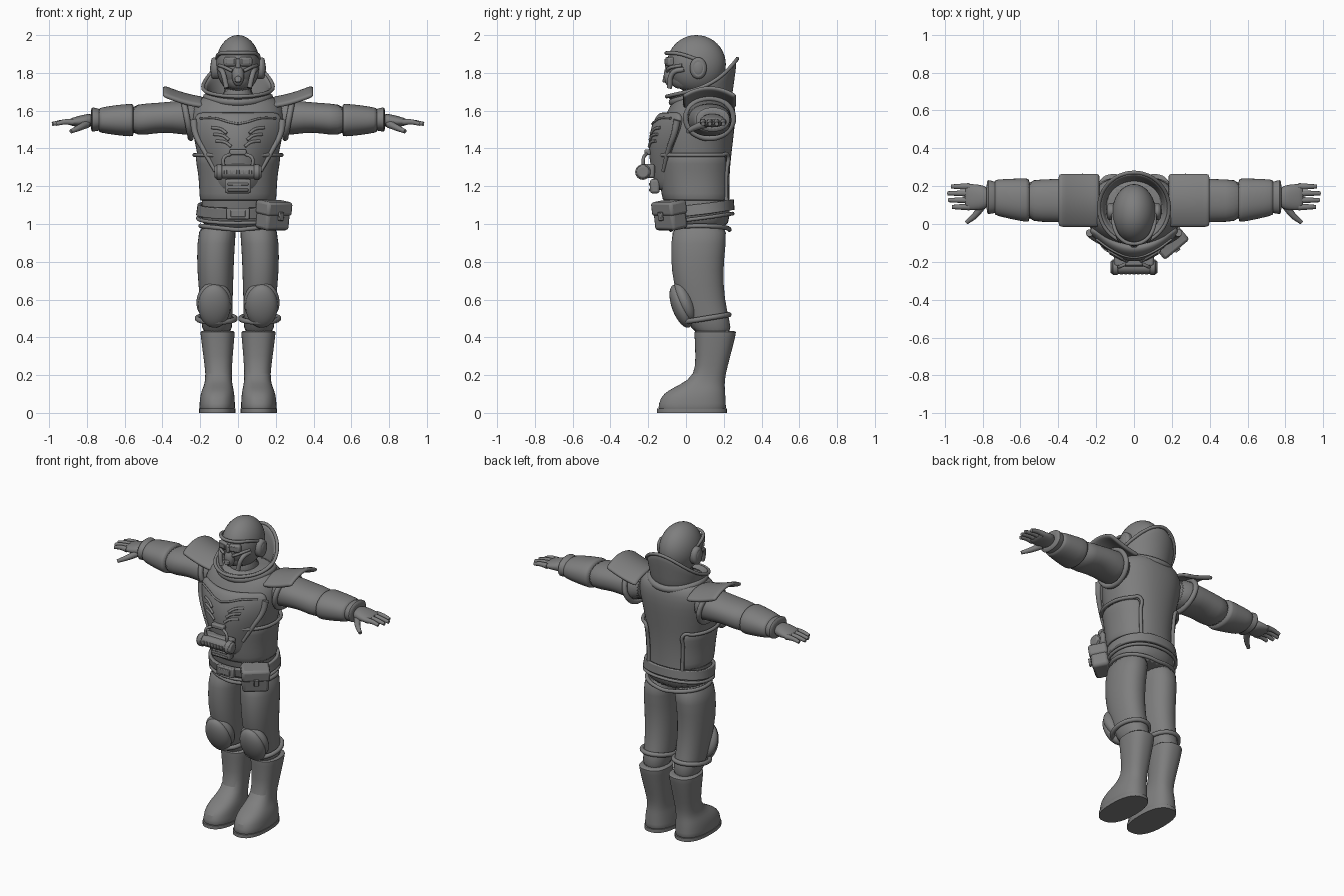
import bpy, bmesh
from math import sin, cos, pi, radians
from mathutils import Matrix, Vector, Euler

cube = bpy.data.objects.get("Cube")
if cube:
    bpy.data.objects.remove(cube, do_unlink=True)

grey = bpy.data.materials.new("suit grey")
grey.use_nodes = True
grey.diffuse_color = (.21, .21, .21, 1)
grey.node_tree.nodes["Principled BSDF"].inputs["Base Color"].default_value = (.21, .21, .21, 1)
parts = []


def finish(obj, mirror=False, thick=0, smooth=0, bevel=0):
    """Give an object its material and modifiers."""
    obj.data.materials.append(grey)
    if mirror:
        obj.modifiers.new("Mirror", 'MIRROR').use_mirror_merge = False
    if thick:
        solid = obj.modifiers.new("Solidify", 'SOLIDIFY')
        solid.thickness, solid.offset = thick, -1
    if bevel:
        mod = obj.modifiers.new("Bevel", 'BEVEL')
        mod.width, mod.segments = bevel, 2
    if smooth:
        sub = obj.modifiers.new("Subdivision", 'SUBSURF')
        sub.levels = sub.render_levels = smooth
    parts.append(obj)
    return obj


def from_bmesh(name, bm, **opts):
    mesh = bpy.data.meshes.new(name)
    bm.to_mesh(mesh)
    bm.free()
    obj = bpy.data.objects.new(name, mesh)
    bpy.context.collection.objects.link(obj)
    return finish(obj, **opts)


def sheet(name, rows, closed=False, caps=False, flip=False, **opts):
    """Skin a grid of points."""
    bm = bmesh.new()
    grid = [[bm.verts.new(p) for p in row] for row in rows]
    n = len(grid[0])
    for a, b in zip(grid, grid[1:]):
        for i in range(n if closed else n - 1):
            j = (i + 1) % n
            quad = (a[i], a[j], b[j], b[i])
            bm.faces.new(quad[::-1] if flip else quad)
    if caps:
        bm.faces.new(grid[0])
        bm.faces.new(grid[-1])
        bmesh.ops.recalc_face_normals(bm, faces=bm.faces)
    return from_bmesh(name, bm, **opts)


def power(v, e):
    return abs(v) ** (2 / e) * (1 if v > 0 else -1)


def loft(name, rows, axis='z', e=2.2, n=28, smooth=1, **opts):
    """Rows are position, centre, half width, front y, back y."""
    rings = []
    for pos, c, r, y0, y1 in rows:
        ring = []
        for i in range(n):
            t = 2 * pi * i / n
            side = c + r * power(sin(t), e)
            y = (y0 + y1) / 2 - (y1 - y0) / 2 * power(cos(t), e)
            ring.append((side, y, pos) if axis == 'z' else (pos, y, side))
        rings.append(ring)
    return sheet(name, rings, closed=True, caps=True, smooth=smooth, **opts)


def tube(name, points, r, closed=False, taper=1, **opts):
    curve = bpy.data.curves.new(name, 'CURVE')
    curve.dimensions = '3D'
    curve.bevel_depth, curve.bevel_resolution = r, 3
    curve.resolution_u, curve.use_fill_caps = 5, True
    spline = curve.splines.new('BEZIER')
    spline.bezier_points.add(len(points) - 1)
    for i, (bp, p) in enumerate(zip(spline.bezier_points, points)):
        bp.co = p
        bp.handle_left_type = bp.handle_right_type = 'AUTO'
        bp.radius = 1 + (taper - 1) * i / (len(points) - 1)
    spline.use_cyclic_u = closed
    obj = bpy.data.objects.new(name, curve)
    bpy.context.collection.objects.link(obj)
    bpy.ops.object.select_all(action='DESELECT')
    obj.select_set(True)
    bpy.context.view_layer.objects.active = obj
    bpy.ops.object.convert(target='MESH')
    return finish(bpy.context.view_layer.objects.active, **opts)


def shape(name, kind, at, size, turn=(0, 0, 0), **opts):
    """Box, ball or drum (axis z) of the given full size."""
    bm = bmesh.new()
    rot = Euler([radians(a) for a in turn]).to_matrix().to_4x4()
    m = Matrix.Translation(at) @ rot @ Matrix.Diagonal((*size, 1))
    if kind == 'box':
        bmesh.ops.create_cube(bm, size=1, matrix=m)
    elif kind == 'ball':
        bmesh.ops.create_uvsphere(bm, u_segments=32, v_segments=20, radius=.5, matrix=m)
    else:
        bmesh.ops.create_cone(bm, cap_ends=True, segments=28, radius1=.5, radius2=.5, depth=1, matrix=m)
    return from_bmesh(name, bm, **opts)


def mix(table, z):
    """Interpolate a table sorted by its first column."""
    for a, b in zip(table, table[1:]):
        if a[0] <= z <= b[0]:
            f = (z - a[0]) / (b[0] - a[0])
            return [p + (q - p) * f for p, q in zip(a, b)]
    return table[0] if z < table[0][0] else table[-1]


# Torso
TORSO = [(.96, 0, .185, -.07, .22), (1.05, 0, .2, -.09, .235), (1.12, 0, .19, -.11, .23),
         (1.25, 0, .192, -.13, .23), (1.36, 0, .215, -.14, .24), (1.48, 0, .24, -.15, .255),
         (1.58, 0, .255, -.11, .265), (1.65, 0, .23, -.07, .255), (1.69, 0, .16, -.05, .23)]
loft("torso", TORSO)


def around(t, z, off):
    _, c, hw, y0, y1 = mix(TORSO, z)
    return ((hw + off) * power(sin(t), 2.2),
            (y0 + y1) / 2 - ((y1 - y0) / 2 + off) * power(cos(t), 2.2), z)


# Waist wrap, open at the back, with a raised rim
GAP = radians(145)
angles = [GAP * i / 20 for i in range(-20, 21)]
levels = [1.12, 1.2, 1.28, 1.36]
sheet("waist_wrap", [[around(t, z, .014) for t in angles] for z in levels], thick=.015, smooth=1)
rim = [around(-GAP, z, .014) for z in levels[:-1]] + [around(t, 1.365, .014) for t in angles[::2]]
tube("wrap_rim", rim + [around(GAP, z, .014) for z in levels[-2::-1]], .011)
tube("skirt_hem", [around(pi * i / 12, .97 + .02 * abs(sin(pi * i / 12)), .008) for i in range(24)],
     .012, closed=True)

# Belt, buckle and pouch
ring = [2 * pi * i / 40 for i in range(40)]


def belt_row(z, off):
    return [Vector(around(t, z, off)) - Vector((0, 0, .025 * cos(t))) for t in ring]


sheet("belt", [belt_row(z, .022) for z in (1.05, 1.055, 1.1, 1.105)], closed=True, thick=.02)
tube("lower_belt", [p - Vector((0, 0, .02)) for p in belt_row(1.05, .012)[::2]], .01, closed=True)
shape("buckle", 'box', (0, -.125, 1.055), (.12, .03, .06), bevel=.006)
shape("buckle_plate", 'box', (0, -.14, 1.055), (.08, .015, .035), bevel=.004)
shape("pouch", 'box', (.185, -.085, 1.045), (.16, .105, .15), (8, 0, 40), bevel=.018)
shape("pouch_flap", 'box', (.19, -.09, 1.085), (.17, .115, .075), (8, 0, 40), bevel=.015)
shape("pouch_clasp", 'box', (.228, -.135, 1.04), (.03, .016, .045), (8, 0, 40), bevel=.004)

# Chest plate: height, half width, middle y, edge y
PLATE = [(1.17, .1, -.155, -.11), (1.28, .13, -.185, -.11), (1.4, .195, -.2, -.08),
         (1.48, .235, -.195, -.05), (1.57, .25, -.165, -.03), (1.6, .2, -.125, -.04)]


def on_plate(x, z):
    _, hw, mid, edge = mix(PLATE, z)
    return (x, mid + (edge - mid) * (x / hw) ** 2, z)


sheet("chest_plate", [[on_plate(r[1] * u / 8, r[0]) for u in range(-8, 9)] for r in PLATE],
      thick=.045, smooth=2)
tube("plate_edge", [on_plate(x, z) for x, z in ((.235, 1.55), (.225, 1.48), (.18, 1.39), (.12, 1.28))],
     .02, taper=.5, mirror=True)
tube("plate_seam", [on_plate(x, z) for x, z in ((0, 1.53), (.05, 1.54), (.12, 1.56), (.2, 1.56))],
     .006, mirror=True)
for k in range(3):
    z = 1.5 - .035 * k
    tube("chest_ridge", [on_plate(x - .012 * k, z + h) for x, h in ((.06, -.02), (.09, .002), (.14, .01))],
         .008, mirror=True)

# Chest unit
shape("unit_mount", 'box', (0, -.195, 1.28), (.21, .06, .075), bevel=.012)
shape("unit_drum", 'drum', (0, -.228, 1.275), (.07, .07, .25), (0, 90, 0), bevel=.01)
for x in (-.1, .1):
    shape("drum_band", 'drum', (x, -.228, 1.275), (.082, .082, .03), (0, 90, 0), bevel=.005)
for k in range(-3, 4):
    shape("unit_key", 'box', (k * .022, -.262, 1.275), (.014, .012, .022), bevel=.002)
shape("unit_vent", 'box', (0, -.165, 1.2), (.14, .05, .075), bevel=.012)
for z in (1.18, 1.21):
    shape("vent_slat", 'box', (0, -.19, z), (.11, .014, .014), bevel=.004)
shape("unit_cap", 'box', (0, -.203, 1.38), (.09, .035, .03), bevel=.008)
tube("unit_hose", [(.04, -.21, 1.37), (.075, -.225, 1.35), (.075, -.225, 1.3)], .009, mirror=True)

# Collar and neck
loft("neck", [(1.6, 0, .1, -.03, .18), (1.76, 0, .075, -.03, .15)])


def collar(t, f):
    rise = ((1 - cos(t)) / 2) ** 3
    return ((.165 + .02 * f) * sin(t), .085 - (.155 + .032 * f) * cos(t),
            1.645 + .03 * f + f * .2 * rise + .025 * (1 - cos(2 * t)) / 2)


sheet("collar", [[collar(t, f) for t in ring] for f in (0, .3, .65, 1)], closed=True, thick=.018, smooth=1)
tube("collar_edge", [collar(t, 1) for t in ring[::2]], .01, closed=True)
tube("neck_ring", [collar(t, 0) for t in ring[::2]], .022, closed=True)

# Shoulder pads and armholes
pad = [[(.18 + .215 * u / 6, .125 + .145 * v / 8,
         1.675 + .06 * (u / 6) ** 1.5 - .045 * (v / 8) ** 2) for v in range(-8, 9)] for u in range(7)]
sheet("shoulder_pad", pad, flip=True, thick=.025, smooth=1, mirror=True)
tube("armhole_ring", [(.27 + .02 * sin(t), .125 + .125 * cos(t), 1.56 + .105 * sin(t)) for t in ring[::3]],
     .016, closed=True, mirror=True)

# Arms and hands
loft("sleeve", [(.18, 1.56, .1, .01, .23), (.3, 1.565, .09, .005, .24), (.4, 1.565, .078, .01, .24),
                (.48, 1.555, .084, .01, .235), (.58, 1.55, .08, .015, .235)], 'x', mirror=True)
loft("forearm_guard", [(.55, 1.55, .085, .01, .24), (.56, 1.55, .088, .008, .242), (.65, 1.55, .08, .025, .24),
                       (.73, 1.55, .066, .045, .235), (.74, 1.55, .062, .05, .23)], 'x', mirror=True)
loft("wrist_cuff", [(.7, 1.55, .055, .06, .22), (.755, 1.553, .06, .055, .228), (.77, 1.553, .067, .05, .235),
                    (.78, 1.553, .058, .06, .225)], 'x', mirror=True)
loft("palm", [(.76, 1.55, .04, .085, .195), (.82, 1.545, .034, .07, .21), (.88, 1.54, .022, .075, .212),
              (.895, 1.54, .015, .08, .207)], 'x', mirror=True)
for k, reach in enumerate((.96, .98, .985, .965)):
    y = .09 + .036 * k
    tube("finger", [(.87, y, 1.54), (.92, y, 1.54), (reach, y, 1.53)], .018, taper=.6, mirror=True)
tube("thumb", [(.8, .1, 1.53), (.84, .045, 1.51), (.885, .008, 1.49)], .022, taper=.5, mirror=True)

# Legs, knee pads and boots
loft("leg", [(1.02, .1, .1, -.07, .22), (.9, .118, .1, -.08, .212), (.75, .12, .097, -.08, .195),
             (.6, .115, .087, -.045, .205), (.5, .112, .082, 0, .228), (.4, .11, .08, .05, .25)], mirror=True)
shape("knee_pad", 'ball', (.125, -.025, .565), (.17, .1, .24), (20, 0, 0), mirror=True)
shape("knee_flange", 'ball', (.125, -.005, .585), (.19, .1, .23), (22, 0, 0), mirror=True)
tube("knee_strap", [(.115 + .1 * sin(t), .105 - .122 * cos(t), .5 - .02 * cos(t)) for t in ring[::3]],
     .014, closed=True, mirror=True)
loft("boot", [(.435, .108, .085, .05, .26), (.43, .108, .092, .042, .266), (.41, .108, .09, .045, .263),
              (.3, .106, .078, .05, .235), (.2, .102, .068, .048, .208), (.15, .104, .074, -.03, .205),
              (.12, .107, .085, -.095, .207), (.08, .11, .093, -.14, .21), (.02, .11, .095, -.148, .213),
              (.01, .11, .093, -.146, .211)], e=2.4, mirror=True)
loft("sole", [(0, .11, .096, -.153, .217), (.022, .11, .096, -.153, .217)], e=2.4, smooth=0, mirror=True)

# Helmet and mask
shape("helmet", 'ball', (0, .055, 1.845), (.232, .312, .31))
tube("helmet_brim", [(.112, .06, 1.87), (.1, -.03, 1.9), (.06, -.085, 1.905), (0, -.104, 1.905),
                     (-.06, -.085, 1.905), (-.1, -.03, 1.9), (-.112, .06, 1.87)], .01)
loft("face", [(1.71, 0, .055, -.065, .1), (1.75, 0, .075, -.08, .12), (1.82, 0, .09, -.085, .12),
              (1.89, 0, .092, -.085, .12)])
shape("goggle_rim", 'box', (.04, -.085, 1.86), (.07, .04, .05), (0, 0, 15), mirror=True, bevel=.012)
shape("goggle_lens", 'box', (.041, -.104, 1.86), (.046, .008, .028), (0, 0, 15), mirror=True, bevel=.003)
shape("nose_bridge", 'box', (0, -.098, 1.85), (.025, .025, .05), bevel=.006)
shape("breather", 'ball', (0, -.088, 1.785), (.065, .06, .11))
shape("breather_port", 'drum', (0, -.108, 1.765), (.035, .035, .03), (80, 0, 0), bevel=.005)
tube("mask_pipe", [(.095, -.01, 1.82), (.08, -.07, 1.8), (.06, -.088, 1.72)], .014, mirror=True)
tube("mask_strap", [(.03, -.1, 1.81), (.06, -.09, 1.825), (.1, -.02, 1.84)], .009, mirror=True)
shape("ear_piece", 'drum', (.117, .065, 1.825), (.115, .09, .05), (0, 90, 0), mirror=True, bevel=.014)
shape("ear_cap", 'ball', (.135, .065, 1.825), (.025, .06, .08), mirror=True)

# Smooth shading
bpy.ops.object.select_all(action='DESELECT')
for obj in parts:
    obj.select_set(True)
bpy.context.view_layer.objects.active = parts[0]
bpy.ops.object.shade_smooth_by_angle(angle=radians(40))
